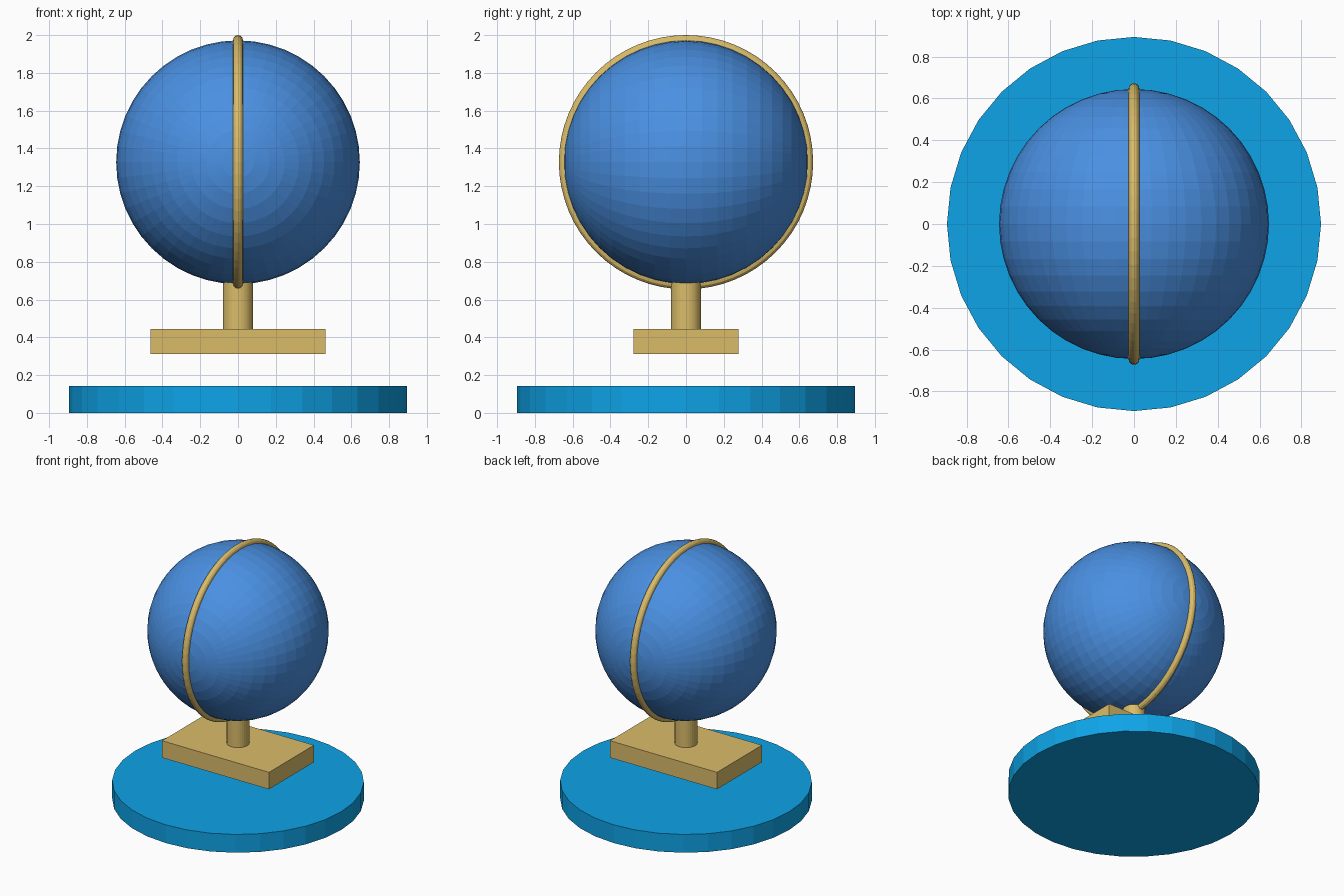
import bpy, math

if "Cube" in bpy.data.objects:
    bpy.data.objects.remove(bpy.data.objects["Cube"])


def material(name, rgb):
    # sRGB 0-255 to linear
    lin = [((c / 255 + 0.055) / 1.055) ** 2.4 if c > 10 else c / 255 / 12.92 for c in rgb]
    m = bpy.data.materials.new(name)
    m.diffuse_color = (*lin, 1)
    m.use_nodes = True
    m.node_tree.nodes["Principled BSDF"].inputs["Base Color"].default_value = m.diffuse_color
    return m


blue = material("globe_blue", (74, 144, 226))
sky = material("sky_blue", (14, 165, 233))
gold = material("gold", (218, 188, 105))


def finish(name, mat):
    ob = bpy.context.object
    ob.name = name
    ob.data.name = name
    ob.data.materials.append(mat)
    return ob


def cylinder(name, radius, z0, z1, mat, sides=32):
    bpy.ops.mesh.primitive_cylinder_add(vertices=sides, radius=radius, depth=z1 - z0,
                                        location=(0, 0, (z0 + z1) / 2))
    return finish(name, mat)


CENTRE = (0, 0, 1.327)

# Round base disc
cylinder("base_disc", 0.894, 0, 0.143, sky)

# Rectangular plinth floating above the disc
bpy.ops.mesh.primitive_cube_add(size=1, location=(0, 0, 0.3775))
bpy.context.object.scale = (0.928, 0.558, 0.133)
finish("plinth", gold)

# Post between plinth and globe
cylinder("post", 0.08, 0.443, 0.70, gold)

# Faceted globe with its poles on the y axis
bpy.ops.mesh.primitive_uv_sphere_add(segments=48, ring_count=24, radius=0.645,
                                     location=CENTRE, rotation=(math.pi / 2, 0, 0))
finish("globe", blue)

# Upright meridian ring around the globe
bpy.ops.mesh.primitive_torus_add(major_radius=0.647, minor_radius=0.026, major_segments=64,
                                 minor_segments=12, location=CENTRE,
                                 rotation=(0, math.pi / 2, 0))
finish("meridian_ring", gold)
